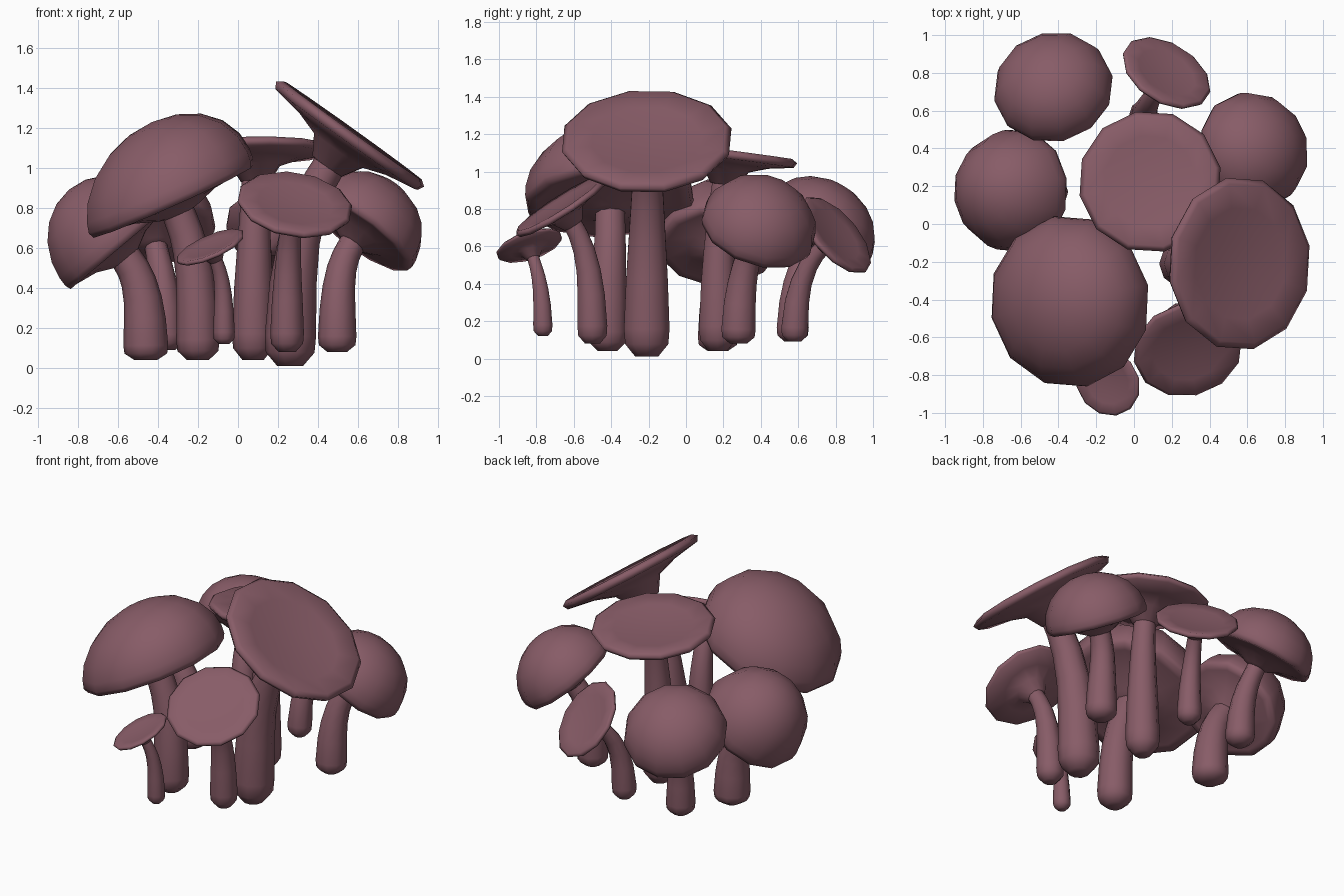
import bpy, bmesh, math
from mathutils import Vector

if "Cube" in bpy.data.objects:
    bpy.data.objects.remove(bpy.data.objects["Cube"])

mat = bpy.data.materials.new("dusky mauve")
mat.diffuse_color = (0.245, 0.107, 0.136, 1)
mat.use_nodes = True
mat.node_tree.nodes["Principled BSDF"].inputs["Base Color"].default_value = mat.diffuse_color


def loft(name, rings, tip_a, tip_b):
    """Skin a list of vertex rings and close both ends with a fan."""
    bm = bmesh.new()
    rows = [[bm.verts.new(p) for p in ring] for ring in rings]
    n = len(rows[0])
    for a, b in zip(rows, rows[1:]):
        for i in range(n):
            j = (i + 1) % n
            bm.faces.new((a[i], a[j], b[j], b[i]))
    for row, tip in ((rows[0], tip_a), (rows[-1], tip_b)):
        t = bm.verts.new(tip)
        for i in range(n):
            bm.faces.new((row[i], row[(i + 1) % n], t))
    bmesh.ops.recalc_face_normals(bm, faces=bm.faces)
    for f in bm.faces:
        f.smooth = True
    me = bpy.data.meshes.new(name)
    bm.to_mesh(me)
    bm.free()
    me.materials.append(mat)
    ob = bpy.data.objects.new(name, me)
    bpy.context.collection.objects.link(ob)
    return ob


def ring(center, axis, r, sides, phase=0.0):
    q = Vector((0, 0, 1)).rotation_difference(axis)
    return [center + q @ Vector((r * math.cos(a), r * math.sin(a), 0))
            for a in (phase + 2 * math.pi * i / sides for i in range(sides))]


def cap(name, c, axis, R, h, lean):
    """Domed cap (h > 0) or shallow dish with a funnel underside (h == 0)."""
    c, axis = Vector(c), Vector(axis).normalized()
    uphill = (Vector((0, 0, 1)) - axis * axis.z).normalized()
    if h > 0:
        top = [(R * math.sin(a), h * math.cos(a))
               for a in (math.radians(d) for d in (17, 34, 51, 68, 82))]
        prof = top + [(R, 0), (R * 0.97, -0.03), (R * 0.85, -0.03),
                      (R * 0.5, -0.05), (R * 0.25, -0.09)]
        tip_top, tip_low = h, -0.12
    else:
        prof = [(R * 0.3, -0.035 * R), (R * 0.65, -0.01 * R), (R * 0.93, 0.03 * R),
                (R, -0.02 * R), (R * 0.96, -0.09 * R), (R * 0.6, -0.15 * R),
                (R * 0.33, -0.24 * R), (R * 0.2, -0.45 * R)]
        tip_top, tip_low = -0.05 * R, -0.5 * R
    up = axis + uphill * lean
    place = lambda z: c + (up if z > 0 else axis) * z
    rings = [ring(place(z), axis, r * 1.015, 12, 0.2) for r, z in prof]
    loft(name, rings, place(tip_top), place(tip_low))


def stem(name, base, c, axis, r0, r1):
    """Club-footed stem, upright at the foot and bending into the cap."""
    p0, axis = Vector(base), Vector(axis).normalized()
    p3 = Vector(c) - axis * 0.04
    L = (p3 - p0).length
    p1, p2 = p0 + Vector((0, 0, L * 0.57)), p3 - axis * L * 0.3
    rings = []
    for t, k in ((0, 0.5), (0.035, 0.95), (0.08, 1), (0.25, 0.78), (0.42, 0.52),
                 (0.6, 0.3), (0.75, 0.14), (0.9, 0.04), (1, 0)):
        u = 1 - t
        p = p0 * u**3 + p1 * 3 * u * u * t + p2 * 3 * u * t * t + p3 * t**3
        d = (p1 - p0) * u * u + (p2 - p1) * 2 * u * t + (p3 - p2) * t * t
        r = r0 * k if t < 0.05 else r1 + (r0 - r1) * k
        rings.append(ring(p, d.normalized(), r, 10))
    loft(name, rings, p0, p3)


# cap centre, cap axis, cap radius, dome height, dome lean, stem foot, stem radii
mushrooms = {
    "large_domed": ((-0.335, -0.41, 0.86), (-0.407, -0.05, 0.91), 0.452, 0.375, 0.17,
                    (-0.20, -0.42, 0.04), 0.108, 0.082),
    "large_dish": ((0.565, -0.21, 1.175), (0.58, -0.02, 0.81), 0.456, 0, 0,
                   (0.26, -0.21, 0.01), 0.128, 0.078),
    "middle_dish": ((0.085, 0.225, 1.1), (-0.01, 0.13, 0.99), 0.375, 0, 0,
                    (0.075, 0.17, 0.04), 0.105, 0.065),
    "left_domed": ((-0.615, 0.175, 0.62), (-0.65, 0.0, 0.77), 0.325, 0.355, 0,
                   (-0.46, 0.17, 0.04), 0.112, 0.078),
    "back_domed": ((-0.425, 0.715, 0.69), (-0.16, 0.5, 0.85), 0.315, 0.265, 0.05,
                   (-0.36, 0.57, 0.09), 0.09, 0.055),
    "right_domed": ((0.62, 0.385, 0.695), (0.56, 0.27, 0.78), 0.31, 0.28, 0,
                    (0.495, 0.28, 0.08), 0.096, 0.065),
    "front_dish": ((0.285, -0.67, 0.825), (0.14, -0.53, 0.83), 0.288, 0, 0,
                   (0.245, -0.50, 0.08), 0.084, 0.05),
    "back_dish": ((0.175, 0.805, 0.665), (0.42, 0.68, 0.6), 0.253, 0, 0,
                  (0.05, 0.58, 0.09), 0.075, 0.042),
    "small_dish": ((-0.14, -0.84, 0.61), (-0.38, -0.28, 0.87), 0.182, 0, 0,
                   (-0.07, -0.765, 0.12), 0.054, 0.032),
}

for name, (c, axis, R, h, lean, foot, r0, r1) in mushrooms.items():
    cap(name + "_cap", c, axis, R, h, lean)
    stem(name + "_stem", foot, c, axis, r0, r1)
